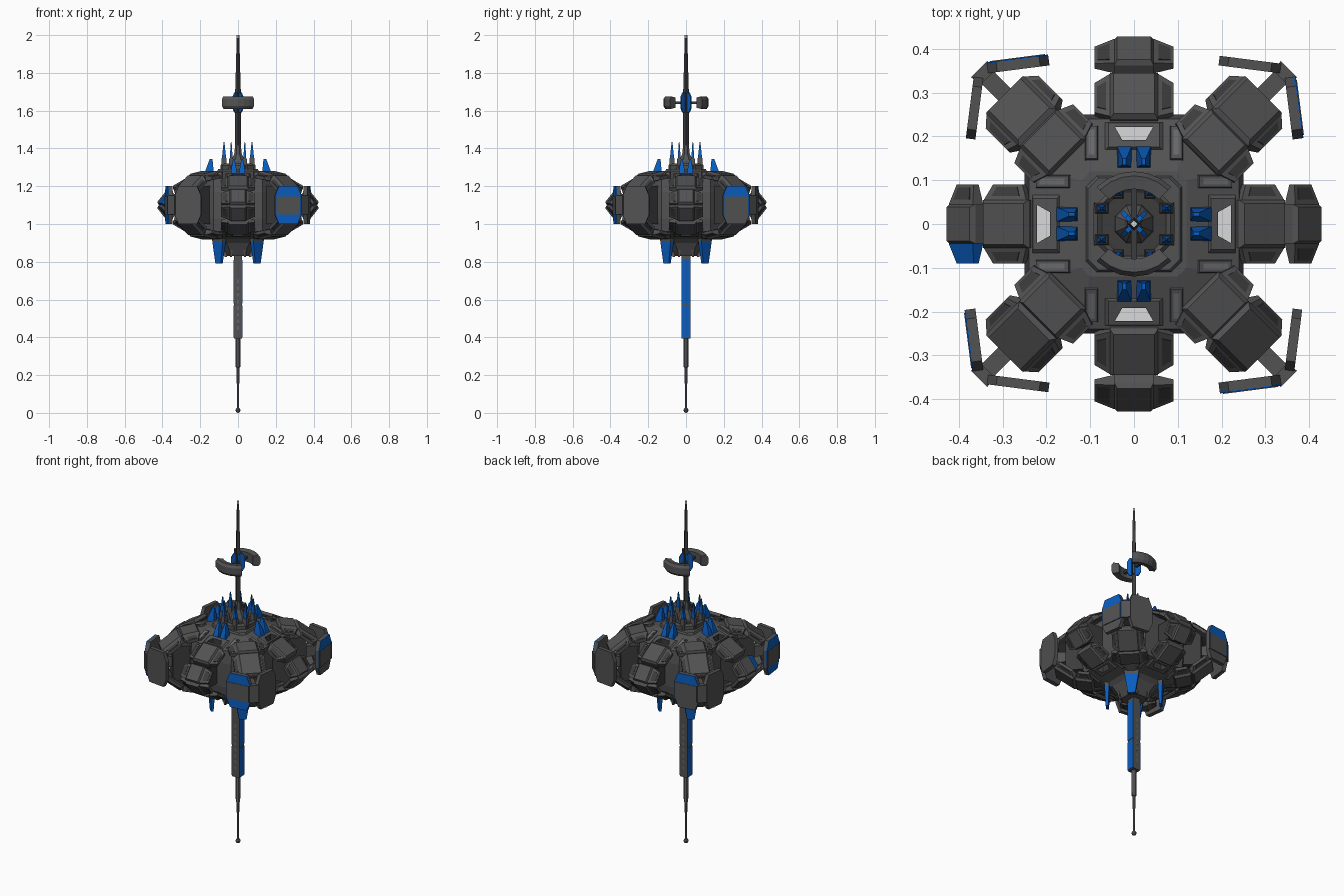
import bpy, bmesh, math
from mathutils import Matrix, Vector

cube = bpy.data.objects.get("Cube")
if cube:
    bpy.data.objects.remove(cube, do_unlink=True)

COLORS = {
    "hull_grey": (0.085, 0.085, 0.085),
    "dark_grey": (0.045, 0.045, 0.045),
    "mid_grey": (0.14, 0.14, 0.14),
    "blue_paint": (0.003, 0.11, 0.52),
    "pale_light": (0.7, 0.7, 0.7),
}
GREY, DARK, MID, BLUE, PALE = range(5)
materials = []
for name, rgb in COLORS.items():
    m = bpy.data.materials.new(name)
    m.use_nodes = True
    m.diffuse_color = (*rgb, 1)
    m.node_tree.nodes["Principled BSDF"].inputs["Base Color"].default_value = (*rgb, 1)
    materials.append(m)

parts = {}
MID_Z = 1.1


def loft(part, rings, col=GREY, M=Matrix()):
    """Skin a closed solid through rings of points; col may list one colour per band."""
    if part not in parts:
        parts[part] = bmesh.new()
    bm = parts[part]
    cols = col if isinstance(col, list) else [col] * (len(rings) - 1)
    vs = [[bm.verts.new(M @ Vector(p)) for p in r] for r in rings]
    n = len(vs[0])
    faces = []
    for a, b, c in zip(vs, vs[1:], cols):
        for j in range(n):
            k = (j + 1) % n
            f = bm.faces.new((a[j], a[k], b[k], b[j]))
            f.material_index = c
            faces.append(f)
    for ring, c in ((vs[0], cols[0]), (vs[-1], cols[-1])):
        f = bm.faces.new(ring)
        f.material_index = c
        faces.append(f)
    bmesh.ops.recalc_face_normals(bm, faces=faces)


def rect(hx, hy, z, cx=0, cy=0):
    return [(cx + i * hx, cy + j * hy, z) for i, j in ((-1, -1), (1, -1), (1, 1), (-1, 1))]


def ngon(n, r, z, turn=0.0):
    return [(r * math.cos(turn + math.tau * i / n), r * math.sin(turn + math.tau * i / n), z)
            for i in range(n)]


def chamfered(s, flat, z):
    return [(s, -flat, z), (s, flat, z), (flat, s, z), (-flat, s, z),
            (-s, flat, z), (-s, -flat, z), (-flat, -s, z), (flat, -s, z)]


def box(part, x0, x1, hy, z0, z1, col=GREY, M=Matrix()):
    cx, hx = (x0 + x1) / 2, (x1 - x0) / 2
    loft(part, [rect(hx, hy, z0, cx), rect(hx, hy, z1, cx)], col, M)


def spin(a):
    return Matrix.Rotation(a, 4, 'Z')


def frame(a, p0, p1, s):
    """Frame on the slope from p0 to p1 (radius, height from middle): across, along, out."""
    e, up = Vector((math.cos(a), math.sin(a), 0)), Vector((0, 0, s))
    dr, dz = p1[0] - p0[0], p1[1] - p0[1]
    length = math.hypot(dr, dz)
    u = Vector((math.sin(a), -math.cos(a), 0))
    v, w = (e * dr + up * dz) / length, (e * -dz + up * dr) / length
    o = e * (p0[0] + p1[0]) / 2 + up * (p0[1] + p1[1]) / 2 + Vector((0, 0, MID_Z))
    M = Matrix((u, v, w)).transposed().to_4x4()
    M.translation = o
    return M, length


def panel(part, a, p0, p1, s, hw, fw, wing_cols=(GREY, GREY)):
    """Armour panel: raised centre block and two tapered wings with dark insets."""
    M, n = frame(a, p0, p1, s)
    loft(part, [rect(hw, n * .5, -.03), rect(hw, n * .5, 0), rect(hw * .85, n * .44, .012)], GREY, M)
    for side, c in zip((-1, 1), wing_cols):
        def ring(k, half, lo, hi):
            u = side * (hw + (fw - hw) * k)
            top = .004 - .012 * k
            return [(u, -half, top + lo), (u, half, top + lo), (u, half, top + hi), (u, -half, top + hi)]
        loft(part, [ring(0, n * .46, -.03, 0), ring(1, n * .32, -.015, 0)], c, M)
        if c == GREY:
            loft(part, [ring(.25, n * .3, -.004, .002), ring(.85, n * .22, -.004, .002)], DARK, M)


# Central hub and its raised cap
loft("hub", [chamfered(s, f, MID_Z + z) for s, f, z in (
    (.06, .03, -.27), (.1, .06, -.2), (.12, .1, -.18), (.24, .13, -.14), (.25, .13, -.07),
    (.25, .13, .07), (.24, .13, .14), (.12, .1, .18))])
loft("hub_cap", [chamfered(.115, .09, 1.27), chamfered(.105, .08, 1.29)], GREY)
loft("cap_ring", [ngon(8, r, z, math.pi / 8) for r, z in
                  ((.1, 1.28), (.1, 1.31), (.09, 1.32), (.08, 1.31), (.08, 1.28))], GREY)
loft("cap_well", [ngon(8, .078, z, math.pi / 8) for z in (1.29, 1.312)], DARK)
loft("mast_collar", [ngon(8, r, z, math.pi / 8) for r, z in
                     ((.05, 1.28), (.045, 1.33), (.022, 1.37), (.016, 1.42))], GREY)

for k in range(4):
    a = k * math.pi / 2
    R = spin(a)
    box("cardinal_arm", .245, .375, .04, 1.04, 1.16, DARK, R)
    # Hatch recess cut into both decks, with a pale floor
    for part, zs in (("hatch_cutter", (.8, 1.0)), ("hatch_cutter", (1.2, 1.4)),
                     ("hatch_floor", (.994, 1.003)), ("hatch_floor", (1.197, 1.206))):
        loft(part, [[(.192, -.027, z), (.222, -.044, z), (.222, .044, z), (.192, .027, z)]
                    for z in zs], PALE if part == "hatch_floor" else DARK, R)
    for s in (1, -1):
        # Cardinal armour: sloped shoulder panel and pointed belt
        panel("shoulder_panel", a, (.24, .15), (.345, .088), s, .055, .09)
        blue = k == 2 and s == 1
        panel("belt_panel", a, (.362, .08), (.422, .004), s, .045, .09,
              (BLUE if blue else GREY, GREY))
        # Deck frame and slots on the hub slope
        M, n = frame(a, (.12, .18), (.24, .14), s)
        loft("deck_frame", [rect(.068, .034, -.002, 0, .022), rect(.058, .029, .007, 0, .022)], GREY, M)
        for side in (-1, 1):
            loft("slot_rim", [rect(.016, .042, -.004, side * .097, .005),
                              rect(.013, .039, .006, side * .097, .005)], GREY, M)
            loft("deck_slot", [rect(.007, .03, z, side * .097, .005) for z in (.003, .008)], MID, M)
    for side in (-1, 1):
        # Paired blue fins outside the cap, and tall spikes inside it
        y = side * .022
        loft("deck_fin", [rect(.027, .018, 1.25, .155, y), rect(.02, .014, 1.29, .15, y),
                          rect(.007, .004, 1.345, .142, y)], BLUE, R)
        y = side * .036
        loft("spike_base", [rect(.018, .014, 1.28, .074, y), rect(.012, .01, 1.35, .074, y)], GREY, R)
        loft("cap_spike", [rect(.012, .009, 1.3, .074, y), rect(.01, .007, 1.36, .074, y),
                           rect(.002, .002, 1.435, .074, y)], BLUE, R)
        # Short grey prongs under the hub
        loft("lower_prong", [rect(.018, .014, .93, .075, y), rect(.006, .005, .825, .065, y)], GREY, R)

    # Diagonal armour, upper and lower
    d = a + math.pi / 4
    D = spin(d)
    for s in (1, -1):
        panel("diagonal_inner_panel", d, (.215, .17), (.31, .153), s, .06, .095)
        panel("diagonal_outer_panel", d, (.31, .153), (.418, .07), s, .06, .085)
    box("diagonal_core", .2, .36, .055, 1.0, 1.2, DARK, D)
    box("diagonal_arm", .3, .49, .02, 1.07, 1.13, GREY, D)
    # One broad blue fin hanging under each diagonal
    loft("lower_fin", [rect(.014, .04, .93, .142), rect(.012, .038, .905, .142),
                       rect(.007, .02, .79, .142)], [GREY, BLUE], D)

    # Corner bracket: two octagonal plates joined by a bevelled corner
    for p, q, painted in (((.335, .36), (.195, .378), False), ((.36, .335), (.378, .195), True)):
        p, q = Vector((*p, 0)), Vector((*q, 0))
        mid, half = (p + q) / 2, (q - p) / 2
        nrm = Vector((half.y, -half.x, 0)).normalized()
        if nrm.dot(mid) < 0:
            nrm = -nrm

        def slab(near, far, outline):
            """Upright plate between two offsets, following (height, width) pairs."""
            return [[mid + Vector((0, 0, z)) + half * (f * i) + nrm * o
                     for i, o in ((-1, near), (1, near), (1, far), (-1, far))] for z, f in outline]
        octagon = ((1.0, .7), (1.05, 1), (1.15, 1), (1.2, .7))
        loft("bracket_plate", slab(-.016, .006, octagon), GREY, R)
        if painted:
            outline = octagon if k > 1 else octagon[1:]
            loft("bracket_paint", slab(.004, .009, outline), BLUE, R)
            loft("bracket_band", slab(.006, .011, ((1.05, .9), (1.145, .9))), GREY, R)
    corner = [(.335, .372), (.372, .335), (.35, .318), (.318, .35)]
    loft("bracket_corner", [[(x, y, z) for x, y in corner] for z in (1.05, 1.15)], GREY, R)

# Upper mast with pale tip
loft("upper_mast", [ngon(4, r, z) for r, z in ((.015, 1.3), (.015, 1.7), (.012, 1.8), (.007, 1.99))], DARK)
loft("mast_tip", [ngon(4, .008, z) for z in (1.985, 2.0)], PALE)

# Split ring around the upper mast
for side in (0, 1):
    rings = []
    for i in range(7):
        t = math.pi * (.25 + i / 12 + side)
        rings.append([(r * math.cos(t), r * math.sin(t), z) for r, z in (
            (.08, 1.615), (.11, 1.61), (.12, 1.625), (.12, 1.66), (.11, 1.675), (.08, 1.67))])
    loft("split_ring", rings, GREY)
box("ring_strut", -.1, .1, .007, 1.635, 1.648, DARK, spin(math.pi / 2))
for k in range(4):
    D = spin(math.pi / 4 + k * math.pi / 2)
    loft("ring_vane", [rect(h, .005, z, .012 + h) for z, h in
                       ((1.59, .006), (1.615, .013), (1.67, .013), (1.695, .006))], BLUE, D)

# Lower mast: boxed section, blue side plates, light slots, thin rods and ball
box("lower_mast", -.022, .022, .024, .395, .86)
for side in (0, 1):
    R = spin(side * math.pi)
    for z0, z1 in ((.4, .568), (.58, .81)):
        box("mast_side_plate", .021, .025, .0235, z0, z1, BLUE, R)
    F = spin(side * math.pi + math.pi / 2)
    for i in range(8):
        z = .44 + i * .035
        box("mast_slot", .022, .0246, .004, z, z + .02, MID, F)
loft("lower_rod", [ngon(8, r, z) for r, z in ((.006, .02), (.007, .24), (.012, .242), (.013, .4))], MID)
loft("rod_ball", [ngon(8, .014 * math.sin(t), .014 - .014 * math.cos(t))
                  for t in (.08, .8, 1.57, 2.34, 3.06)], MID)

# Turn every collected part into an object
objects = {}
for name, bm in parts.items():
    mesh = bpy.data.meshes.new(name)
    bm.to_mesh(mesh)
    bm.free()
    for m in materials:
        mesh.materials.append(m)
    objects[name] = bpy.data.objects.new(name, mesh)
    bpy.context.scene.collection.objects.link(objects[name])

# Cut the hatch recesses
cutter = objects["hatch_cutter"]
cutter.hide_render = True
cutter.hide_viewport = True
for name in ("hub", "deck_frame"):
    mod = objects[name].modifiers.new("hatches", 'BOOLEAN')
    mod.operation = 'DIFFERENCE'
    mod.solver = 'EXACT'
    mod.object = cutter
